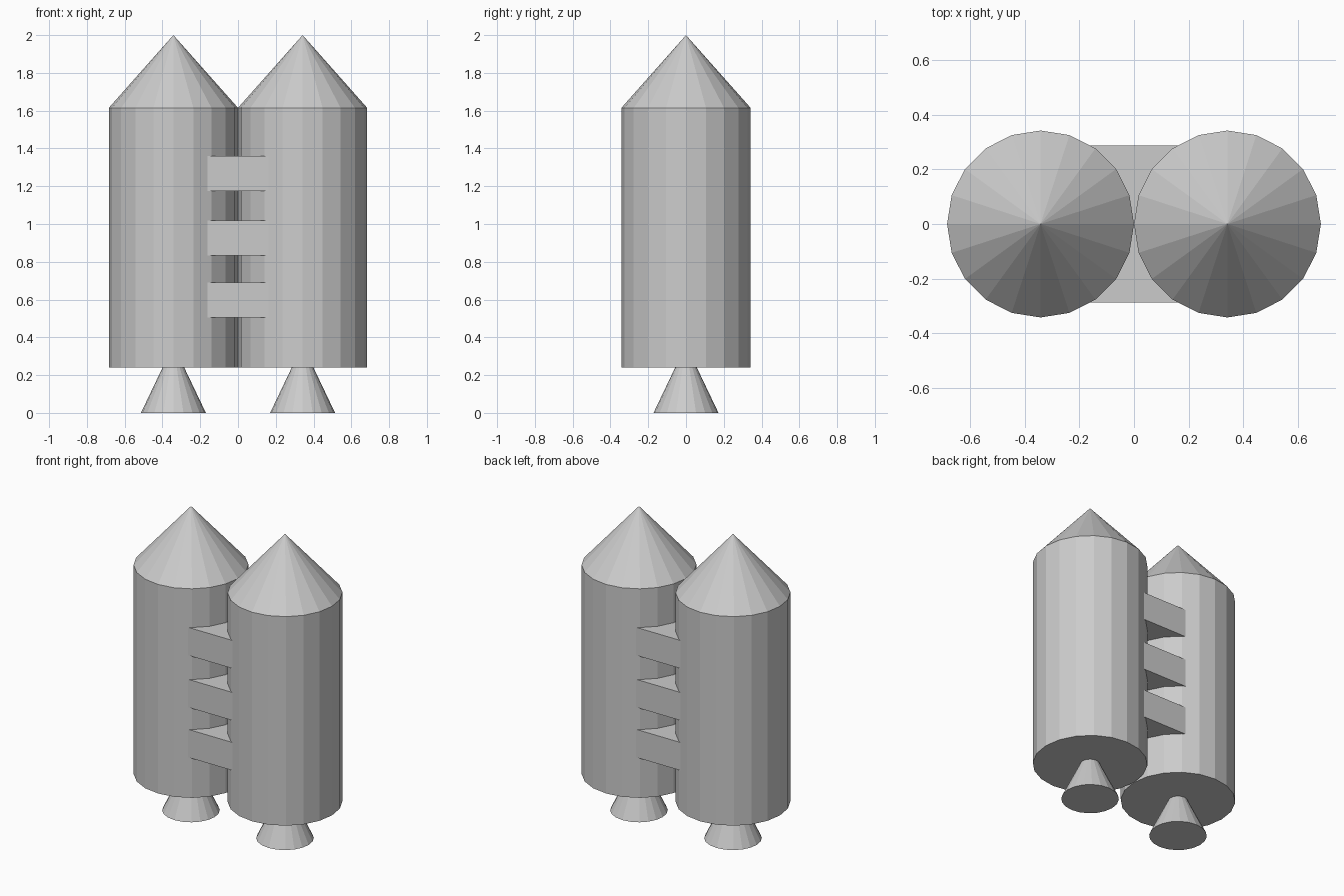
import bpy
import bmesh
from mathutils import Matrix

if "Cube" in bpy.data.objects:
    bpy.data.objects.remove(bpy.data.objects["Cube"], do_unlink=True)

SIDES = 20
R = 0.342            # tank radius, also each tank's offset from the centre
BODY_BOTTOM, BODY_TOP, TIP = 0.24, 1.615, 2.0

grey = bpy.data.materials.new("light_grey")
grey.use_nodes = True
grey.diffuse_color = (0.6, 0.6, 0.6, 1)
grey.node_tree.nodes["Principled BSDF"].inputs["Base Color"].default_value = (0.6, 0.6, 0.6, 1)


def finish(name, bm):
    mesh = bpy.data.meshes.new(name)
    bm.to_mesh(mesh)
    bm.free()
    mesh.materials.append(grey)
    bpy.context.collection.objects.link(bpy.data.objects.new(name, mesh))


def cone(name, x, z0, z1, r0, r1):
    """Flat-faced cone or cylinder standing between two heights."""
    bm = bmesh.new()
    bmesh.ops.create_cone(bm, cap_ends=True, segments=SIDES, radius1=r0, radius2=r1,
                          depth=z1 - z0, matrix=Matrix.Translation((x, 0, (z0 + z1) / 2)))
    bmesh.ops.remove_doubles(bm, verts=bm.verts, dist=0.0001)
    finish(name, bm)


# Twin boosters: body, nose and engine nozzle
for side, x in (("left", R), ("right", -R)):
    cone(f"{side}_body", x, BODY_BOTTOM, BODY_TOP, R, R)
    cone(f"{side}_nose_cone", x, BODY_TOP, TIP, R, 0)
    cone(f"{side}_nozzle", x, 0, 0.36, 0.172, 0)

# Connecting blocks between the boosters
for name, z in (("lower", 0.597), ("middle", 0.926), ("upper", 1.268)):
    bm = bmesh.new()
    bmesh.ops.create_cube(bm, size=1, matrix=Matrix.Translation((0, 0, z))
                          @ Matrix.Diagonal((0.44, 0.574, 0.184, 1)))
    finish(f"{name}_connector", bm)
